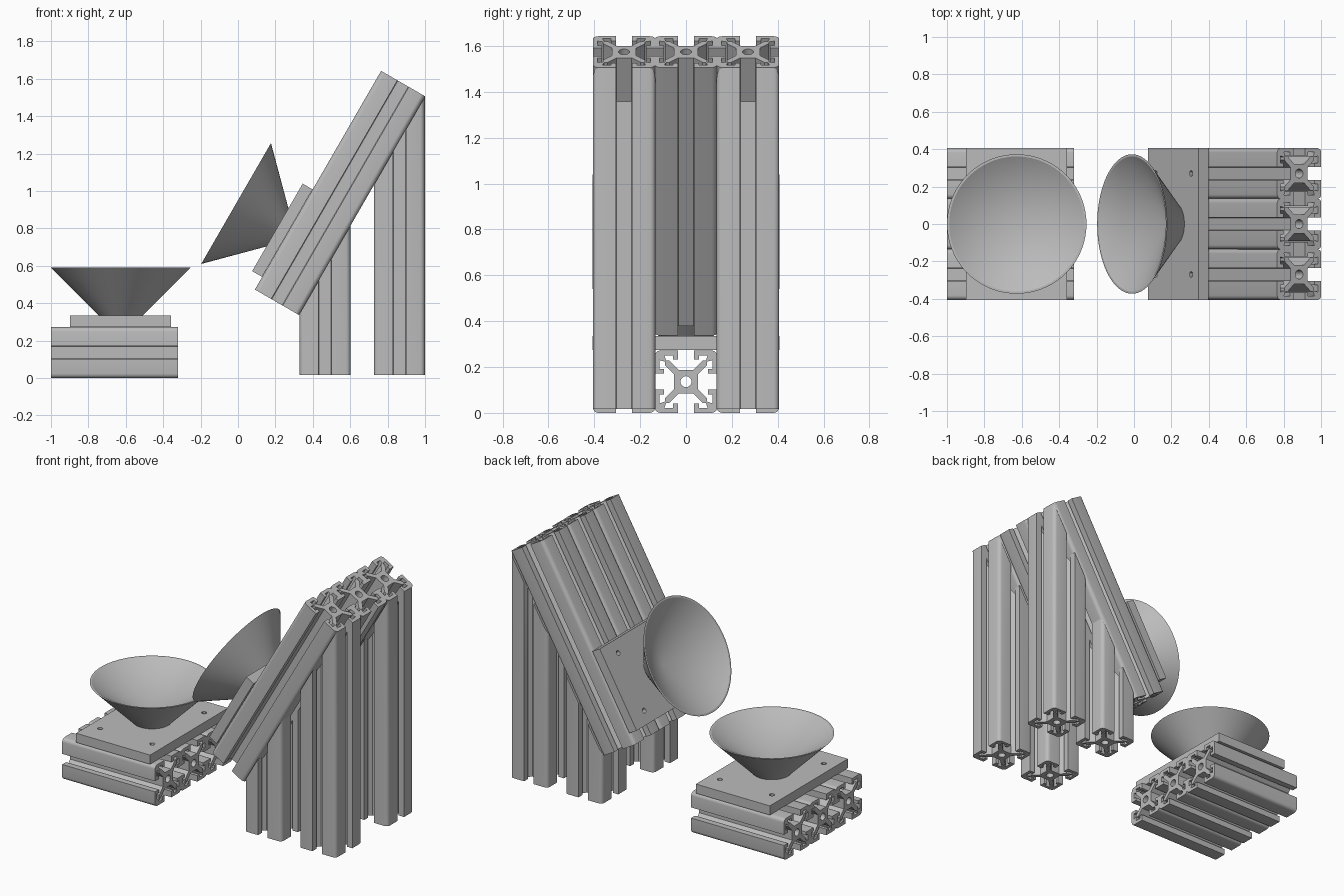
import bpy, bmesh, math
from mathutils import Matrix, Vector

cube = bpy.data.objects.get("Cube")
if cube:
    bpy.data.objects.remove(cube)

metal = bpy.data.materials.new("aluminium_grey")
metal.use_nodes = True
GREY = (0.5, 0.5, 0.5, 1)
metal.diffuse_color = GREY
metal.node_tree.nodes["Principled BSDF"].inputs["Base Color"].default_value = GREY

HALF = 0.136          # half width of one slotted rail
PITCH = 0.27          # spacing of neighbouring rails
SLOPE = math.radians(60)
UP = Vector((math.cos(SLOPE), 0, math.sin(SLOPE)))
OUT = Vector((-math.sin(SLOPE), 0, math.cos(SLOPE)))
RAMP = Vector((0.208, 0, 0.405))
X, Y, Z = Vector((1, 0, 0)), Vector((0, 1, 0)), Vector((0, 0, 1))


def frame(origin, ax, az):
    """Matrix whose local x and z follow the given directions."""
    ay = az.cross(ax)
    m = Matrix((ax, ay, az)).transposed().to_4x4()
    m.translation = origin
    return m


def finish(name, bm, matrix):
    bmesh.ops.recalc_face_normals(bm, faces=bm.faces)
    mesh = bpy.data.meshes.new(name)
    bm.to_mesh(mesh)
    bm.free()
    mesh.materials.append(metal)
    ob = bpy.data.objects.new(name, mesh)
    ob.matrix_world = matrix
    bpy.context.collection.objects.link(ob)
    bpy.ops.object.select_all(action="DESELECT")
    ob.select_set(True)
    bpy.context.view_layer.objects.active = ob
    bpy.ops.object.shade_smooth_by_angle(angle=math.radians(30))
    return ob


def circle(r, cx=0, cy=0, n=20):
    return [(cx + r * math.cos(math.tau * i / n), cy + r * math.sin(math.tau * i / n))
            for i in range(n)]


def prism(name, loops, matrix, height):
    """Extrude an outline with holes; height is a function of local x."""
    bm = bmesh.new()
    for loop in loops:
        vs = [bm.verts.new((x, y, 0)) for x, y in loop]
        for a, b in zip(vs, vs[1:] + vs[:1]):
            bm.edges.new((a, b))
    bmesh.ops.triangle_fill(bm, edges=bm.edges[:], use_beauty=True, normal=(0, 0, 1))
    top = bmesh.ops.extrude_face_region(bm, geom=bm.faces[:], use_keep_orig=True)
    for v in top["geom"]:
        if isinstance(v, bmesh.types.BMVert):
            v.co.z = height(v.co.x)
    return finish(name, bm, matrix)


def slot_outline():
    """Slotted rail section: an eighth, mirrored over the diagonal, turned four times."""
    r = 0.024
    eighth = [(0.052, 0.032), (0.092, 0.072), (0.092, 0.087), (0.115, 0.094),
              (0.115, 0.056), (0.096, 0.056), (0.096, 0.035), (HALF, 0.035)]
    c = HALF - r
    arc = [(c + r * math.cos(a), c + r * math.sin(a))
           for a in (math.pi / 8 * i for i in range(5))]
    quarter = eighth + arc + [(y, x) for x, y in reversed(eighth)]
    outline = []
    for _ in range(4):
        outline += quarter
        quarter = [(-y, x) for x, y in quarter]
    return outline


SECTION = [slot_outline(), circle(0.024)]


def plate(name, matrix):
    w, d = 0.27, 0.407
    rect = [(-w, -d), (w, -d), (w, d), (-w, d)]
    holes = [circle(0.016, sx * 0.19, sy * 0.27, 12) for sx in (-1, 1) for sy in (-1, 1)]
    prism(name, [rect] + holes, matrix, lambda x: 0.061)


def funnel(name, matrix):
    bm = bmesh.new()
    profile = [(0, 0), (0.118, 0), (0.373, 0.255), (0.361, 0.255), (0, 0.045)]
    vs = [bm.verts.new((x, 0, z)) for x, z in profile]
    es = [bm.edges.new(p) for p in zip(vs, vs[1:])]
    bmesh.ops.spin(bm, geom=vs + es, axis=(0, 0, 1), cent=(0, 0, 0),
                   steps=72, angle=math.tau, use_duplicate=False)
    bmesh.ops.remove_doubles(bm, verts=bm.verts, dist=0.0001)
    finish(name, bm, matrix)


# Flat bed and sloping bed, three rails each
for i, side in enumerate(("right", "middle", "left")):
    y = (i - 1) * PITCH
    prism(f"base_rail_{side}", SECTION, frame(Vector((-1, y, HALF)), Y, X), lambda x: 0.678)
    prism(f"ramp_rail_{side}", SECTION, frame(RAMP + Y * y, Y, UP), lambda x: 1.35)

# Four posts, mitred to the underside of the sloping bed
foot = RAMP - OUT * HALF
BOTTOM = 0.017
for place, px in (("inner", 0.466), ("outer", 0.863)):
    for side, y in (("right", -PITCH), ("left", PITCH)):
        prism(f"{place}_post_{side}", SECTION, frame(Vector((px, y, BOTTOM)), X, Z),
              lambda x: foot.z + (px + x - foot.x) * math.tan(SLOPE) - BOTTOM)

# Mounting plates with their funnels
flat = Vector((-0.627, 0, 0.274))
plate("base_plate", frame(flat, X, Z))
funnel("base_funnel", frame(flat + Z * 0.061, X, Z))
slanted = RAMP + UP * 0.348 + OUT * 0.137
plate("ramp_plate", frame(slanted, UP, OUT))
funnel("ramp_funnel", frame(slanted + OUT * 0.061, UP, OUT))
